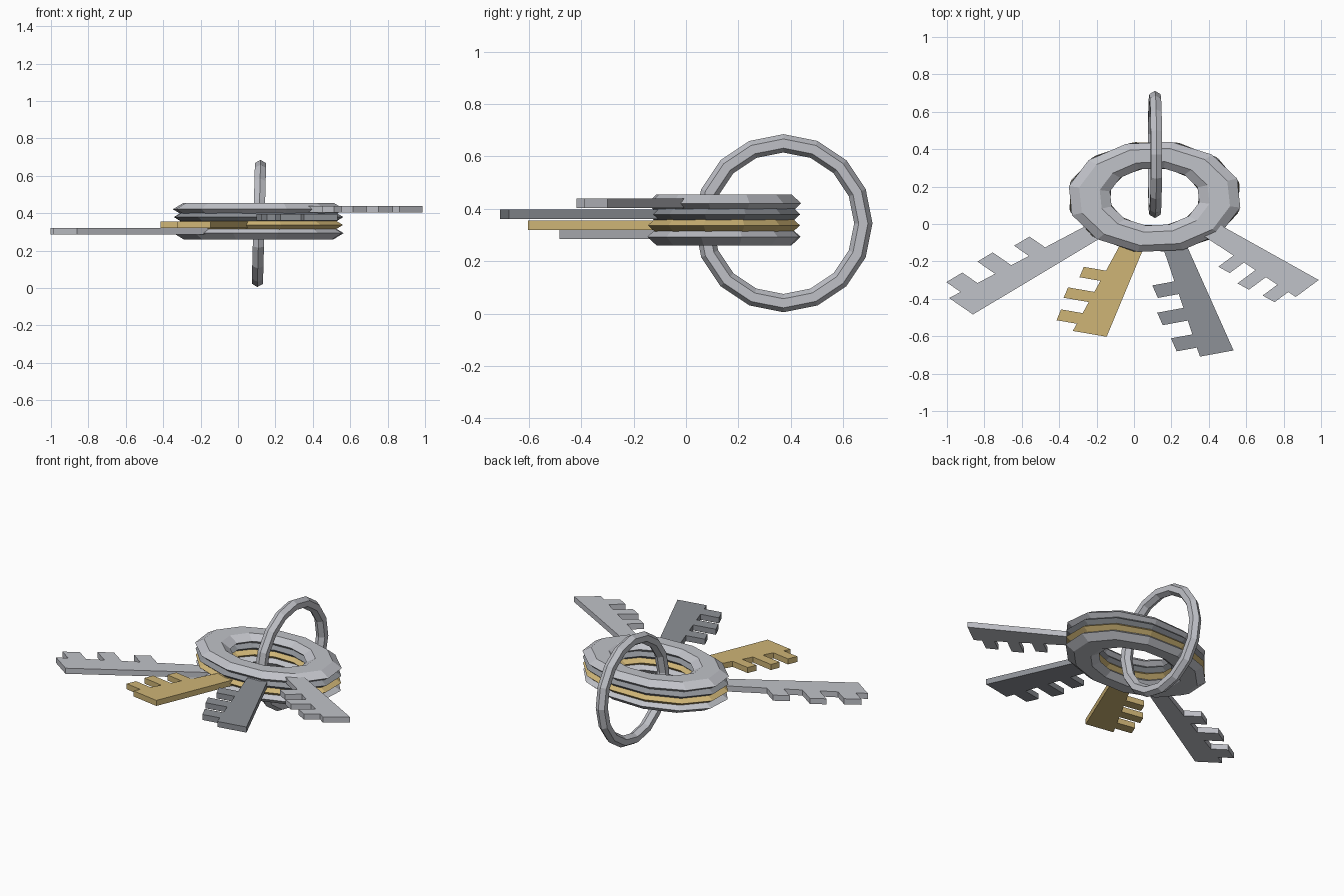
import bpy
import bmesh
from math import cos, sin, pi, radians
from mathutils import Matrix, Vector

cube = bpy.data.objects.get("Cube")
if cube:
    bpy.data.objects.remove(cube, do_unlink=True)


def material(name, color):
    mat = bpy.data.materials.new(name)
    mat.use_nodes = True
    mat.diffuse_color = (*color, 1)
    bsdf = next(n for n in mat.node_tree.nodes if n.type == "BSDF_PRINCIPLED")
    bsdf.inputs["Base Color"].default_value = (*color, 1)
    return mat


light_steel = material("light_steel", (0.53, 0.54, 0.58))
dark_steel = material("dark_steel", (0.27, 0.285, 0.31))
brass = material("brass", (0.62, 0.46, 0.18))


def add_ring(bm, major, width, height, sides):
    """Faceted ring around z with a hexagonal cross-section."""
    loops = []
    for i in range(sides):
        turn = 2 * pi * i / sides
        loop = []
        for j in range(6):
            a = j * pi / 3
            r = major + width * cos(a)
            z = height * sin(a) / sin(pi / 3)
            loop.append(bm.verts.new((r * cos(turn), r * sin(turn), z)))
        loops.append(loop)
    for i in range(sides):
        here, there = loops[i], loops[(i + 1) % sides]
        for j in range(6):
            k = (j + 1) % 6
            bm.faces.new((here[j], there[j], there[k], here[k]))


def add_blade(bm, stretch, half, lift):
    """Flat toothed plate along +x; teeth point to -y."""
    root = 0.72

    def edge(a):
        return -0.1 - 0.063 * a

    outline = [(root, 0.115), (root, edge(root))]
    # start, end and depth of each tooth
    for start, end, depth in ((1.53, 1.77, 0.46), (2.03, 2.27, 0.54), (2.53, 2.78, 0.515)):
        outline += [(start, edge(start)), (start, -depth), (end, -depth), (end, edge(end))]
    outline += [(2.95, edge(2.95)), (2.95, 0.115)]
    verts = []
    for a, b in outline:
        along = a if a == root else 0.95 + (a - 0.95) * stretch
        verts.append(bm.verts.new((along, b, lift - half)))
    face = bm.faces.new(verts)
    extruded = bmesh.ops.extrude_face_region(bm, geom=[face])
    top = [v for v in extruded["geom"] if isinstance(v, bmesh.types.BMVert)]
    bmesh.ops.translate(bm, verts=top, vec=Vector((0, 0, 2 * half)))


def finish(bm, name, mat, matrix):
    bm.transform(matrix)
    bmesh.ops.recalc_face_normals(bm, faces=bm.faces)
    mesh = bpy.data.meshes.new(name)
    bm.to_mesh(mesh)
    bm.free()
    mesh.materials.append(mat)
    obj = bpy.data.objects.new(name, mesh)
    bpy.context.collection.objects.link(obj)


# Keys fanned around a shared centre, each with an oval bow and a toothed blade
keys = (
    ("right_key", light_steel, -137, 1.0, 0.293, 0.01),
    ("brass_key", brass, -105, 0.8, 0.337, 0.0),
    ("dark_key", dark_steel, -74, 0.965, 0.379, 0.0),
    ("left_key", light_steel, -41, 0.72, 0.421, 0.0),
)
for name, mat, angle, stretch, height, lift in keys:
    place = (Matrix.Translation((0.11, 0.145, height))
             @ Matrix.Diagonal((0.467, 0.30, 1, 1))
             @ Matrix.Rotation(radians(angle), 4, "Z"))
    bow = bmesh.new()
    add_ring(bow, 0.76, 0.24, 0.033, 12)
    finish(bow, name + "_bow", mat, place)
    blade = bmesh.new()
    add_blade(blade, stretch, 0.0175, lift)
    finish(blade, name + "_blade", mat, place)

# Upright split ring passing through the bows
ring = bmesh.new()
add_ring(ring, 0.305, 0.035, 0.03, 16)
finish(ring, "key_ring", light_steel,
       Matrix.Translation((0.112, 0.372, 0.345))
       @ Matrix.Rotation(radians(91.5), 4, "Y"))
